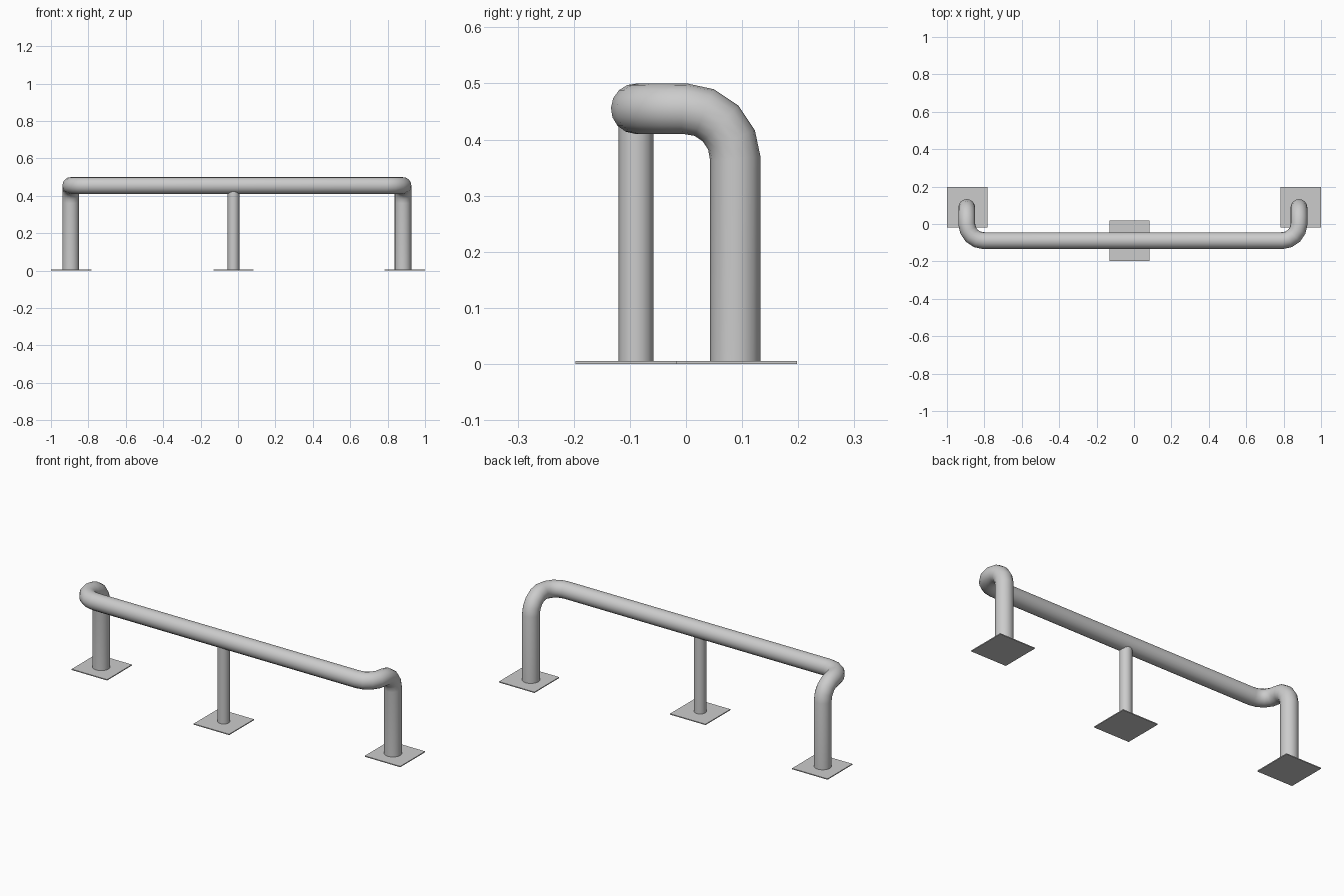
import bpy
from math import sin, cos, pi

if "Cube" in bpy.data.objects:
    bpy.data.objects.remove(bpy.data.objects["Cube"])

R_TUBE, R_BEND = 0.045, 0.09
Y_LEG, Y_RAIL, Z_RAIL = 0.088, -0.089, 0.455
X_LEFT, X_RIGHT, X_MID = -0.894, 0.882, -0.024
PLATE, PLATE_H = 0.216, 0.005
STEPS = 4


def end_path(x, inward):
    """Leg foot, bend backwards-to-forwards, then bend along the rail."""
    pts = [(x, Y_LEG, PLATE_H / 2)]
    for i in range(STEPS + 1):
        a = i / STEPS * pi / 2
        pts.append((x, Y_LEG - R_BEND * (1 - cos(a)),
                    Z_RAIL - R_BEND * (1 - sin(a))))
    y0 = Y_RAIL + R_BEND
    for i in range(STEPS + 1):
        a = i / STEPS * pi / 2
        p = (x + inward * R_BEND * (1 - cos(a)), y0 - R_BEND * sin(a), Z_RAIL)
        if i or abs(y0 - pts[-1][1]) > 0.004:
            pts.append(p)
    return pts


def smooth(obj):
    bpy.ops.object.select_all(action='DESELECT')
    obj.select_set(True)
    bpy.context.view_layer.objects.active = obj
    if obj.type == 'CURVE':
        bpy.ops.object.convert(target='MESH')
    bpy.ops.object.shade_smooth_by_angle(angle=pi / 4)


def plate(name, x, y):
    bpy.ops.mesh.primitive_cube_add(size=1, location=(x, y, PLATE_H / 2))
    obj = bpy.context.object
    obj.name = name
    obj.scale = (PLATE, PLATE, PLATE_H)
    bpy.ops.object.transform_apply(location=False, scale=True)


# Bent tube: both legs and the rail in one sweep
path = end_path(X_LEFT, 1) + end_path(X_RIGHT, -1)[::-1]
curve = bpy.data.curves.new("bent_rail", 'CURVE')
curve.dimensions = '3D'
curve.bevel_depth = R_TUBE
curve.bevel_resolution = 6
curve.use_fill_caps = True
spline = curve.splines.new('POLY')
spline.points.add(len(path) - 1)
for pt, co in zip(spline.points, path):
    pt.co = (*co, 1)
rail = bpy.data.objects.new("bent_rail", curve)
bpy.context.collection.objects.link(rail)
smooth(rail)

# Thinner middle post, its top buried in the rail
top = 0.44
bpy.ops.mesh.primitive_cylinder_add(vertices=16, radius=0.031, depth=top - PLATE_H / 2,
                                    location=(X_MID, Y_RAIL, (top + PLATE_H / 2) / 2))
post = bpy.context.object
post.name = "middle_post"
smooth(post)

# Floor plates
plate("left_floor_plate", -0.892, 0.09)
plate("right_floor_plate", 0.892, 0.09)
plate("middle_floor_plate", X_MID, Y_RAIL)
